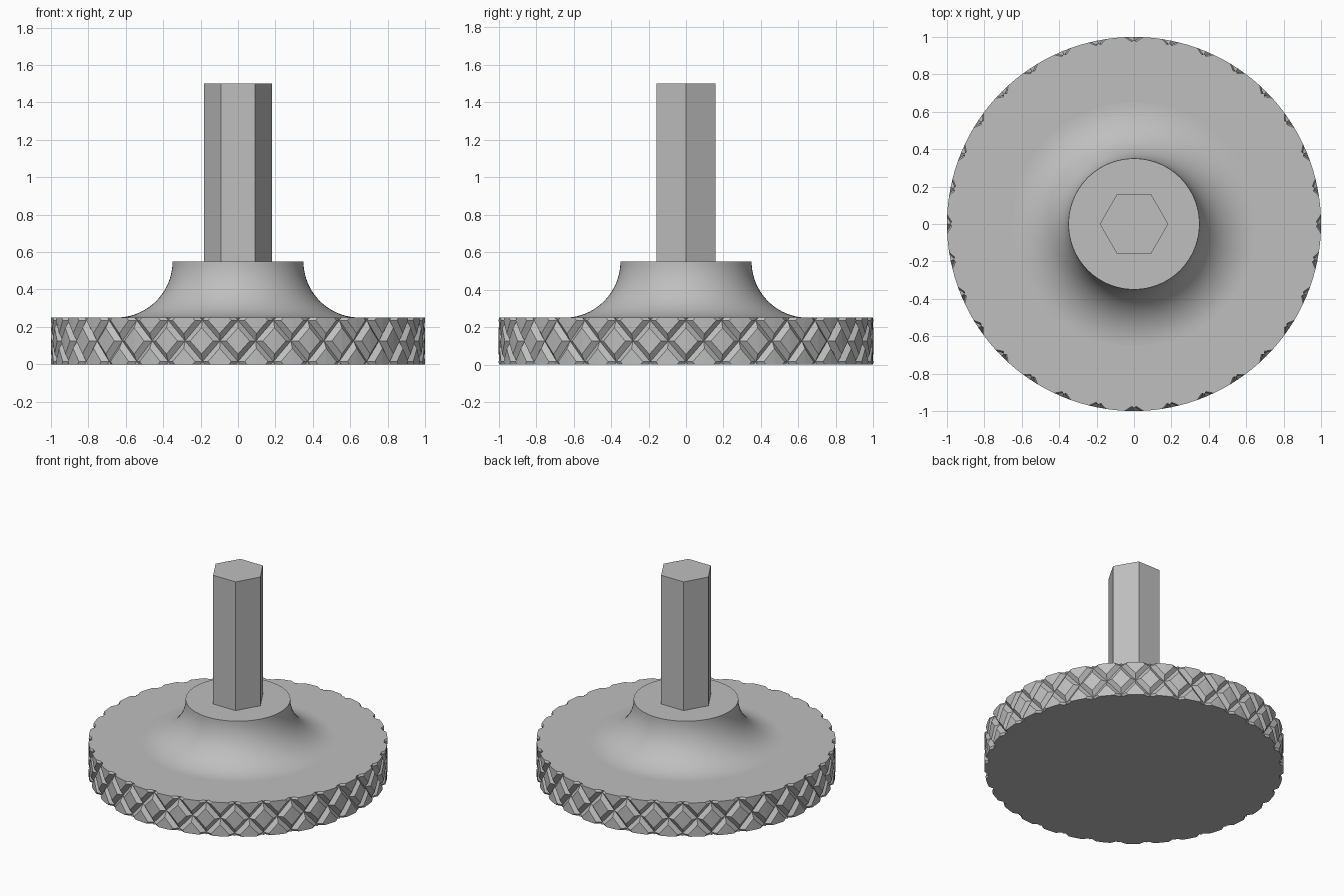
import bpy, bmesh, math
from mathutils import Vector

if "Cube" in bpy.data.objects:
    bpy.data.objects.remove(bpy.data.objects["Cube"])

metal = bpy.data.materials.new("plain grey")
metal.diffuse_color = (0.52, 0.52, 0.52, 1)
metal.use_nodes = True
metal.node_tree.nodes["Principled BSDF"].inputs["Base Color"].default_value = metal.diffuse_color


def finish(bm, name):
    bmesh.ops.recalc_face_normals(bm, faces=bm.faces[:])
    mesh = bpy.data.meshes.new(name)
    bm.to_mesh(mesh)
    bm.free()
    mesh.materials.append(metal)
    ob = bpy.data.objects.new(name, mesh)
    bpy.context.collection.objects.link(ob)
    return ob


def lathe(profile, sides):
    """Stack of rings from (radius, z) points, capped at both ends."""
    bm = bmesh.new()
    rings = [[bm.verts.new((r * math.cos(math.tau * i / sides),
                            r * math.sin(math.tau * i / sides), z))
              for i in range(sides)] for r, z in profile]
    for a, b in zip(rings, rings[1:]):
        for i in range(sides):
            k = (i + 1) % sides
            bm.faces.new((a[i], a[k], b[k], b[i]))
    bm.faces.new(rings[0][::-1])
    bm.faces.new(rings[-1])
    return bm


# knurled disc: raised diamonds laid out flat (x = angle, y = radius), trimmed, then wrapped
COUNT, THICK, DEPTH, LAND = 32, 0.25, 0.025, 0.64
W, H = math.tau / COUNT, 0.22
CORNERS = ((0.5, 0), (0, 0.5), (-0.5, 0), (0, -0.5))
bm = bmesh.new()
for row in range(-2, 3):
    for i in range(COUNT):
        cx = (i + (row % 2) / 2) * W
        cz = THICK / 2 + row * H / 2
        outer = [bm.verts.new((cx + W * u, 1 - DEPTH, cz + H * v)) for u, v in CORNERS]
        inner = [bm.verts.new((cx + W * u * LAND, 1, cz + H * v * LAND)) for u, v in CORNERS]
        bm.faces.new((inner[0], inner[1], inner[3]))
        bm.faces.new((inner[1], inner[2], inner[3]))
        for a in range(4):
            b = (a + 1) % 4
            bm.faces.new((outer[a], outer[b], inner[b], inner[a]))
for z, up in ((0, -1), (THICK, 1)):
    bmesh.ops.bisect_plane(bm, geom=bm.verts[:] + bm.edges[:] + bm.faces[:], dist=1e-6,
                           plane_co=(0, 0, z), plane_no=(0, 0, up), clear_outer=True)
for v in bm.verts:
    t, r, z = v.co
    v.co = Vector((r * math.cos(t), r * math.sin(t), z))
bmesh.ops.remove_doubles(bm, verts=bm.verts[:], dist=1e-4)
bmesh.ops.holes_fill(bm, edges=[e for e in bm.edges if e.is_boundary], sides=0)
finish(bm, "knurled_disc")

# flared hub: concave quarter-circle sweep from the disc up to the collar
flare = [(0.65 - 0.3 * math.cos(a), 0.55 - 0.3 * math.sin(a))
         for a in (math.pi / 2 * (1 - k / 20) for k in range(21))]
hub = finish(lathe([(0.65, 0.24)] + flare, 96), "flared_hub")
bpy.context.view_layer.objects.active = hub
hub.select_set(True)
bpy.ops.object.shade_smooth_by_angle(angle=math.radians(30))

# hexagonal shaft with corners on the x axis
finish(lathe([(0.183, 0.5), (0.183, 1.5)], 6), "hex_shaft")
